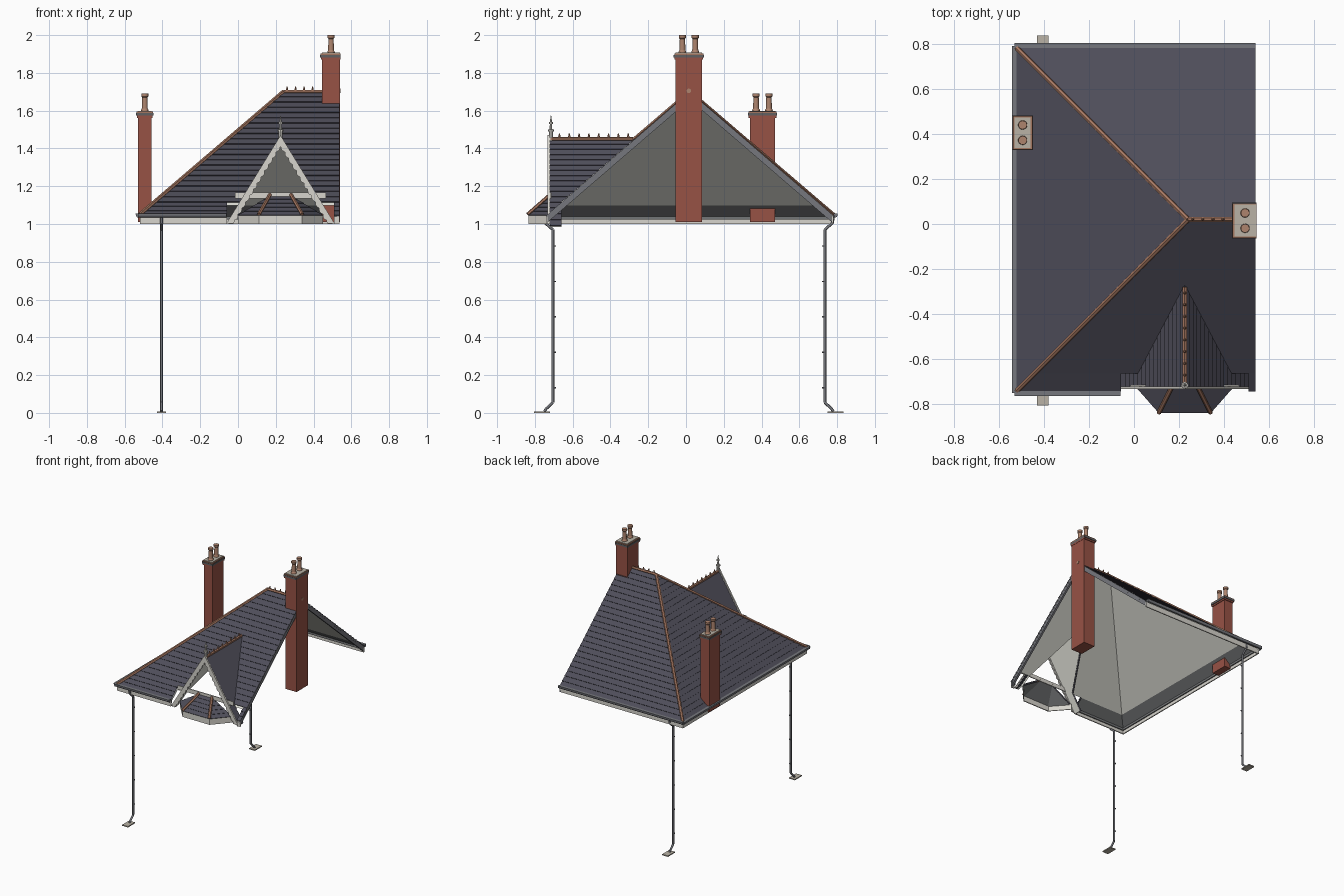
import bpy, bmesh, math
from mathutils import Vector as V

if "Cube" in bpy.data.objects:
    bpy.data.objects.remove(bpy.data.objects["Cube"], do_unlink=True)


def material(name, r, g, b):
    m = bpy.data.materials.new(name)
    m.use_nodes = True
    m.diffuse_color = (r, g, b, 1)
    m.node_tree.nodes["Principled BSDF"].inputs["Base Color"].default_value = (r, g, b, 1)
    return m


SLATE = material("slate", .078, .076, .102)
TERRA = material("terracotta", .37, .18, .115)
CLAY = material("pot clay", .42, .23, .155)
BRICK = material("red brick", .31, .085, .06)
TRIM = material("off white trim", .68, .66, .61)
METAL = material("grey metal", .18, .185, .205)
PALE = material("pale lining", .74, .74, .68)
DARK = material("dark lining", .175, .18, .185)
CAP = material("dark capping", .12, .115, .12)
STONE = material("pale mortar", .49, .45, .38)


def finish(name, bm, *mats, smooth=False):
    me = bpy.data.meshes.new(name)
    bm.to_mesh(me)
    bm.free()
    for m in mats:
        me.materials.append(m)
    ob = bpy.data.objects.new(name, me)
    bpy.context.collection.objects.link(ob)
    if smooth:
        for p in me.polygons:
            p.use_smooth = len(p.vertices) == 4


def add_box(bm, x, y, z):
    c = bmesh.ops.create_cube(bm, size=1)["verts"]
    for v in c:
        v.co = [r[0] + (k + .5) * (r[1] - r[0]) for k, r in zip(v.co, (x, y, z))]


def box(name, x, y, z, mat):
    bm = bmesh.new()
    add_box(bm, x, y, z)
    finish(name, bm, mat)


def add_rod(bm, p, q, r0, r1=None, sides=8):
    p, q = V(p), V(q)
    made = bmesh.ops.create_cone(bm, cap_ends=True, segments=sides, radius1=r0,
                                 radius2=r0 if r1 is None else r1, depth=(q - p).length)["verts"]
    turn = V((0, 0, 1)).rotation_difference(q - p)
    for v in made:
        v.co = turn @ v.co + (p + q) / 2


def add_prism(bm, pts, push):
    """Closed outline pushed along a vector."""
    f = bm.faces.new([bm.verts.new(p) for p in pts])
    made = bmesh.ops.extrude_face_region(bm, geom=[f])["geom"]
    bmesh.ops.translate(bm, vec=push, verts=[g for g in made if isinstance(g, bmesh.types.BMVert)])
    bmesh.ops.recalc_face_normals(bm, faces=bm.faces[:])


def add_slope(bm, fa, fb, z0, z1, n, lift, index=0):
    """Overlapping courses between two edges given as functions of height."""
    normal = (fb(z0) - fa(z0)).cross(fa(z1) - fa(z0)).normalized()
    flip = normal.z < 0
    if flip:
        normal = -normal
    for k in range(n):
        lo, hi = z0 + (z1 - z0) * k / n, z0 + (z1 - z0) * (k + 1) / n
        a, b, c, d = fa(lo), fb(lo), fb(hi), fa(hi)
        up = normal * lift
        faces = [[a + up, b + up, c, d]]
        if lift > 0:
            faces.append([a, b, b + up, a + up])
        for f in faces:
            if (f[2] - f[3]).length < 1e-5:
                f.pop()
            face = bm.faces.new([bm.verts.new(p) for p in (f[::-1] if flip else f)])
            face.material_index = index


# Main roof layout
X0, X1, Y0, Y1, EAVE, RIDGE, RUN = -.52, .538, -.74, .78, 1.045, 1.70, .76
GX, GTOP, GFRONT, STEP, REACH = .225, 1.45, -.72, 1.115, .283
run = lambda z: (z - EAVE) / (RIDGE - EAVE) * RUN
half = lambda z: .61 * (GTOP - z)
front = lambda x: (lambda z: V((x(z), Y0 + run(z), z)))
back = lambda x: (lambda z: V((x(z), Y1 - run(z), z)))
hip_x = lambda z: X0 + run(z)
end_x = lambda z: X1
cut_l = lambda z: GX - half(z)
cut_r = lambda z: GX + half(z)
foot_l = lambda z: GX - REACH
foot_r = lambda z: GX + REACH
MAIN = [
    ("hip_slope", front(hip_x), back(hip_x), EAVE, RIDGE),
    ("back_slope", back(hip_x), back(end_x), EAVE, RIDGE),
    ("front_slope_upper", front(hip_x), front(end_x), GTOP, RIDGE),
    ("front_slope_left", front(hip_x), front(cut_l), STEP, GTOP),
    ("front_slope_right", front(cut_r), front(end_x), STEP, GTOP),
    ("front_eave_left", front(hip_x), front(foot_l), EAVE, STEP),
    ("front_eave_right", front(foot_r), front(end_x), EAVE, STEP)]
for name, fa, fb, z0, z1 in MAIN:
    bm = bmesh.new()
    add_slope(bm, fa, fb, z0, z1, round((z1 - z0) / .027), .005)
    finish(name, bm, SLATE)
    # Lining: dark near the eaves, pale above
    bm = bmesh.new()
    for lo, hi, index in ((z0, min(z1, STEP), 1), (max(z0, STEP), z1, 0)):
        if lo < hi:
            add_slope(bm, fa, fb, lo, hi, 1, 0, index)
    bmesh.ops.translate(bm, vec=(0, 0, -.018), verts=bm.verts[:])
    bmesh.ops.reverse_faces(bm, faces=bm.faces[:])
    finish(name + "_lining", bm, PALE, DARK)

# Dormer roof
for side, s in (("right", -1), ("left", 1)):
    fa = lambda z: V((GX + s * half(z), GFRONT, z))
    fb = lambda z: V((GX + s * half(z), Y0 + run(max(z, STEP)), z))
    bm = bmesh.new()
    add_slope(bm, fa, fb, STEP, GTOP, 12, .005)
    add_slope(bm, fa, fb, .99, STEP, 4, .005)
    finish("dormer_slope_" + side, bm, SLATE)
    bm = bmesh.new()
    add_slope(bm, fa, fb, .99, STEP, 1, 0)
    add_slope(bm, fa, fb, STEP, GTOP, 1, 0)
    bmesh.ops.translate(bm, vec=(-s * .008, 0, -.005), verts=bm.verts[:])
    bmesh.ops.reverse_faces(bm, faces=bm.faces[:])
    finish("dormer_lining_" + side, bm, PALE)
    # Scalloped bargeboard
    top, foot = V((GX, GFRONT, 1.47)), V((GX + s * .288, GFRONT, 1.0))
    along = foot - top
    inward = V((s * along.z, 0, -s * along.x)).normalized()
    if inward.z > 0:
        inward = -inward
    pts = [top, foot]
    for k in range(78, -1, -1):
        t = .09 + .91 * k / 78
        p = top + along * t + inward * (.027 + .008 * abs(math.sin(k / 6 * math.pi)))
        if p.z > 1.0:
            pts.append(p)
    pts.append(top - V((0, 0, .065)))
    bm = bmesh.new()
    add_prism(bm, pts, (0, -.012, 0))
    finish("bargeboard_" + side, bm, TRIM)

box("tie_beam", (-.015, .465), (GFRONT, GFRONT + .007), (1.136, 1.167), TRIM)
bm = bmesh.new()
for z0, z1, r0, r1 in ((1.42, 1.49, .010, .010), (1.49, 1.50, .016, .016), (1.50, 1.53, .007, .006),
                       (1.53, 1.54, .011, .011), (1.54, 1.575, .006, .001)):
    add_rod(bm, (GX, -.715, z0), (GX, -.715, z1), r0, r1)
finish("finial", bm, TRIM)

# Ridge and hip tiles with crest points
bm = bmesh.new()
apex = V((X0 + RUN, .02, RIDGE))
for p, q in ((apex, (.444, .02, RIDGE)), ((X0, Y0, EAVE + .005), apex), ((X0, Y1, EAVE + .005), apex),
             ((GX, GFRONT, GTOP), (GX, -.28, GTOP))):
    add_rod(bm, p, q, .011, sides=6)
finish("ridge_tiles", bm, TERRA)
bm = bmesh.new()
crests = [(.26 + .045 * k, .02, RIDGE) for k in range(4)] + [(GX, -.67 + .052 * k, GTOP) for k in range(8)]
for c in crests:
    c = V(c)
    add_rod(bm, c, c + V((0, 0, .028)), .009, .003, 6)
finish("ridge_crests", bm, TERRA)

# Bay roof under the dormer
eaves = [V((x, y, 1.045)) for x, y in ((0, -.71), (.11, -.835), (.34, -.835), (.45, -.71))]
tops = [V((x, -.715, 1.15)) for x in (.17, .17, .28, .28)]
bm, low, rods, skirt = bmesh.new(), bmesh.new(), bmesh.new(), bmesh.new()
for i in range(3):
    edge = lambda j: (lambda z: eaves[j].lerp(tops[j], (z - 1.045) / .105))
    add_slope(bm, edge(i), edge(i + 1), 1.045, 1.15, 5, .004)
    add_slope(low, edge(i), edge(i + 1), 1.045, 1.15, 1, 0)
    a, b = eaves[i], eaves[i + 1]
    down, inner = V((0, 0, -.045)), V((0, .008, 0))
    add_prism(skirt, [a, b, b + down, a + down], inner)
for i in (1, 2):
    raised = V((0, -.003, .006))
    add_rod(rods, eaves[i] + raised, tops[i] + raised, .010, sides=6)
bmesh.ops.translate(low, vec=(0, 0, -.012), verts=low.verts[:])
bmesh.ops.reverse_faces(low, faces=low.faces[:])
finish("bay_roof", bm, SLATE)
finish("bay_lining", low, DARK)
finish("bay_hip_tiles", rods, TERRA)
finish("bay_fascia", skirt, TRIM)

# Fascias, each with a dark board behind its upper part
for name, x, y, dx, dy in (("front", (X0, -.058), (Y0, Y0 + .008), 0, .008),
                           ("front_end", (.508, X1), (Y0, Y0 + .008), 0, .008),
                           ("back", (X0, X1), (Y1 - .008, Y1), 0, -.008),
                           ("hip", (X0, X0 + .008), (Y0, Y1), .008, 0)):
    box(name + "_fascia", x, y, (1.0, 1.04), TRIM)
    box(name + "_eave_board", [v + dx for v in x], [v + dy for v in y], (1.024, 1.045), DARK)

# Half-round gutters
for name, p, q in (("front_gutter", (X0 - .01, Y0 - .011), (-.06, Y0 - .011)),
                   ("back_gutter", (X0 - .01, Y1 + .012), (X1, Y1 + .012)),
                   ("hip_gutter", (X0 - .011, Y0 - .01), (X0 - .011, Y1 + .01))):
    p, q = V((*p, 1.056)), V((*q, 1.056))
    side = (q - p).normalized().cross(V((0, 0, 1)))
    angles = [math.pi * k / 6 for k in range(7)]
    bm = bmesh.new()
    add_prism(bm, [p + side * .011 * math.cos(a) - V((0, 0, .022)) * math.sin(a) for a in angles], q - p)
    finish(name, bm, METAL)

# Verge boards on the open gable
for name, y, s in (("front_verge", Y0, 1), ("back_verge", Y1, -1)):
    a, b = V((X1 - .016, y, EAVE)), V((X1 - .016, y + s * RUN, RIDGE))
    drop = V((0, 0, -.042))
    bm = bmesh.new()
    add_prism(bm, [a, b, b + drop, a + drop], (.015, 0, 0))
    finish(name, bm, METAL)

# Downpipes with brackets and splash plates
for name, y, s in (("front", -.705, -1), ("back", .735, 1)):
    px = -.405
    path = [(y + s * .045, 1.035), (y + s * .04, 1.005), (y, .97), (y, .055), (y + s * .035, .022), (y + s * .045, .008)]
    bm = bmesh.new()
    for (ya, za), (yb, zb) in zip(path, path[1:]):
        add_rod(bm, (px, ya, za), (px, yb, zb), .0075)
    for k in range(5):
        z = .13 + .1875 * k
        add_box(bm, (px - .005, px + .005), sorted((y, y - s * .016)), (z, z + .007))
    finish(name + "_downpipe", bm, METAL, smooth=True)
    box(name + "_splash_plate", (px - .025, px + .025), sorted((y + s * .015, y + s * .10)), (0, .008), STONE)


# Chimneys
def chimney(name, x, y, top, pot_top):
    grow = lambda r, d: (r[0] - d, r[1] + d)
    wide = lambda d: (x[0] - d, min(x[1] + d, .543))
    box(name + "_stack", x, y, (1.01, top - .025), BRICK)
    box(name + "_corbel", wide(.005), grow(y, .006), (top - .03, top - .018), BRICK)
    box(name + "_capping", wide(.010), grow(y, .010), (top - .018, top - .004), CAP)
    box(name + "_rim", wide(.007), grow(y, .007), (top - .004, top + .003), TERRA)
    box(name + "_flaunching", wide(-.001), grow(y, .001), (top, top + .007), STONE)
    bm = bmesh.new()
    mid, cx = sum(y) / 2, sum(x) / 2
    rings = ((0, .021), (.12, .020), (.2, .016), (.8, .014), (.86, .019), (1, .019))
    for py in (mid - .034, mid + .034):
        for (t0, r0), (t1, r1) in zip(rings, rings[1:]):
            h = pot_top - top
            add_rod(bm, (cx, py, top + h * t0), (cx, py, top + h * t1), r0, r1, 14)
    finish(name + "_pots", bm, CLAY, smooth=True)


chimney("gable_chimney", (.444, .541), (-.055, .085), 1.90, 2.0)
chimney("hip_chimney", (-.53, -.457), (.338, .472), 1.592, 1.69)
bm = bmesh.new()
add_rod(bm, (.53, .015, 1.705), (.543, .015, 1.705), .012, sides=12)
finish("chimney_vent", bm, CLAY)
